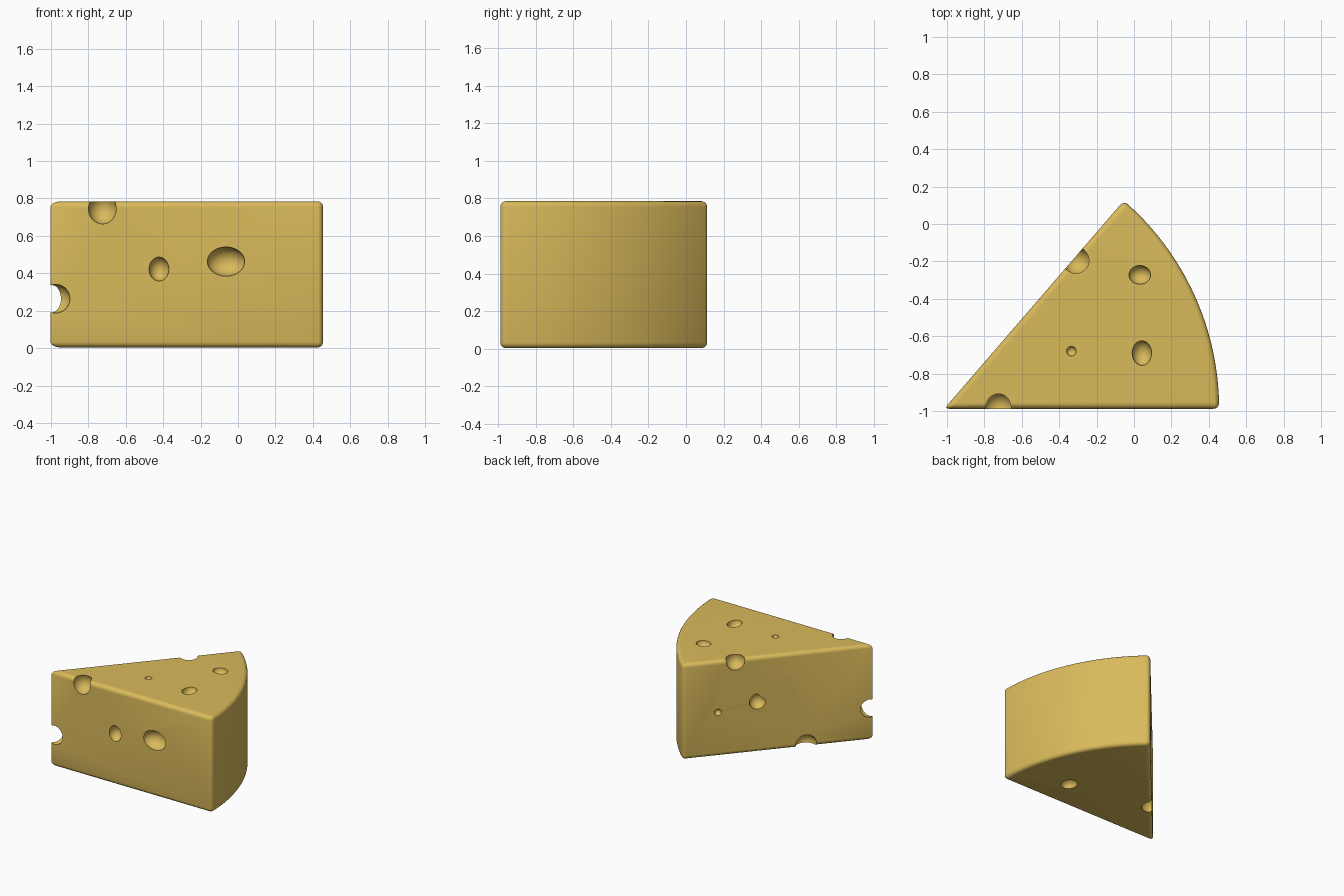
import bpy, bmesh, math
from mathutils import Vector, Matrix

if "Cube" in bpy.data.objects:
    bpy.data.objects.remove(bpy.data.objects["Cube"])

TIP = Vector((-1.015, -0.988, 0.0))
RADIUS, ANGLE, Z0, Z1 = 1.47, math.radians(49.2), 0.003, 0.785

mat = bpy.data.materials.new("cheese yellow")
mat.diffuse_color = (0.70, 0.49, 0.105, 1)
mat.use_nodes = True
mat.node_tree.nodes["Principled BSDF"].inputs["Base Color"].default_value = mat.diffuse_color


def add_object(name, bm):
    bmesh.ops.recalc_face_normals(bm, faces=bm.faces[:])
    me = bpy.data.meshes.new(name)
    bm.to_mesh(me)
    bm.free()
    me.materials.append(mat)
    ob = bpy.data.objects.new(name, me)
    bpy.context.collection.objects.link(ob)
    return ob


# wedge: sector profile extruded upward
bm = bmesh.new()
N = 32
pts = [TIP.copy()]
for i in range(N + 1):
    a = ANGLE * i / N
    pts.append(TIP + RADIUS * Vector((math.cos(a), math.sin(a), 0)))
face = bm.faces.new([bm.verts.new((p.x, p.y, Z0)) for p in pts])
ext = bmesh.ops.extrude_face_region(bm, geom=[face])
bmesh.ops.translate(bm, vec=(0, 0, Z1 - Z0),
                    verts=[v for v in ext["geom"] if isinstance(v, bmesh.types.BMVert)])
wedge = add_object("cheese_wedge", bm)

# holes: ellipsoids cut into the faces
holes = bmesh.new()


def hole(pos, radii, turn=0.0):
    m = (Matrix.Translation(pos) @ Matrix.Rotation(turn, 4, 'Z')
         @ Matrix.Diagonal((*radii, 1)))
    bmesh.ops.create_uvsphere(holes, u_segments=32, v_segments=20, radius=1, matrix=m)


# front face
hole((-0.4225, -0.988, 0.4225), (0.053, 0.06, 0.064))
hole((-0.064, -0.988, 0.4625), (0.10, 0.08, 0.078))
# top face
hole((0.031, -0.272, Z1), (0.058, 0.05, 0.05))
hole((0.042, -0.69, Z1), (0.052, 0.066, 0.055))
hole((-0.335, -0.68, Z1), (0.026, 0.026, 0.026))
# bottom face
hole((0.025, -0.73, Z0), (0.06, 0.066, 0.055))
# notches on the edges
hole((-0.725, -0.975, 0.745), (0.075, 0.077, 0.082))
hole((-0.31, -0.195, 0.765), (0.072, 0.072, 0.072))
hole((-0.975, -0.98, 0.264), (0.077, 0.077, 0.077))
# slanted back face: fraction along from tip, height, half sizes
for t, z, rw, rz in [(0.815, 0.364, 0.027, 0.026), (0.608, 0.418, 0.062, 0.063),
                     (0.455, 0.585, 0.028, 0.028), (0.355, 0.32, 0.065, 0.082),
                     (0.355, 0.022, 0.082, 0.08)]:
    p = TIP + t * RADIUS * Vector((math.cos(ANGLE), math.sin(ANGLE), 0))
    hole((p.x, p.y, z), (rw, rw, rz), ANGLE)
cutter = add_object("hole_cutter", holes)
cutter.hide_render = True

# rounded edges, then crisp holes
bev = wedge.modifiers.new("round", 'BEVEL')
bev.width, bev.segments, bev.limit_method = 0.03, 4, 'ANGLE'
bev.angle_limit = math.radians(30)
cut = wedge.modifiers.new("holes", 'BOOLEAN')
cut.operation, cut.object, cut.solver = 'DIFFERENCE', cutter, 'EXACT'

# bake the result and drop the cutter
deps = bpy.context.evaluated_depsgraph_get()
baked = bpy.data.meshes.new_from_object(wedge.evaluated_get(deps))
wedge.modifiers.clear()
wedge.data = baked
bpy.data.objects.remove(cutter)

bpy.ops.object.select_all(action='DESELECT')
wedge.select_set(True)
bpy.context.view_layer.objects.active = wedge
bpy.ops.object.shade_smooth_by_angle(angle=math.radians(30))
